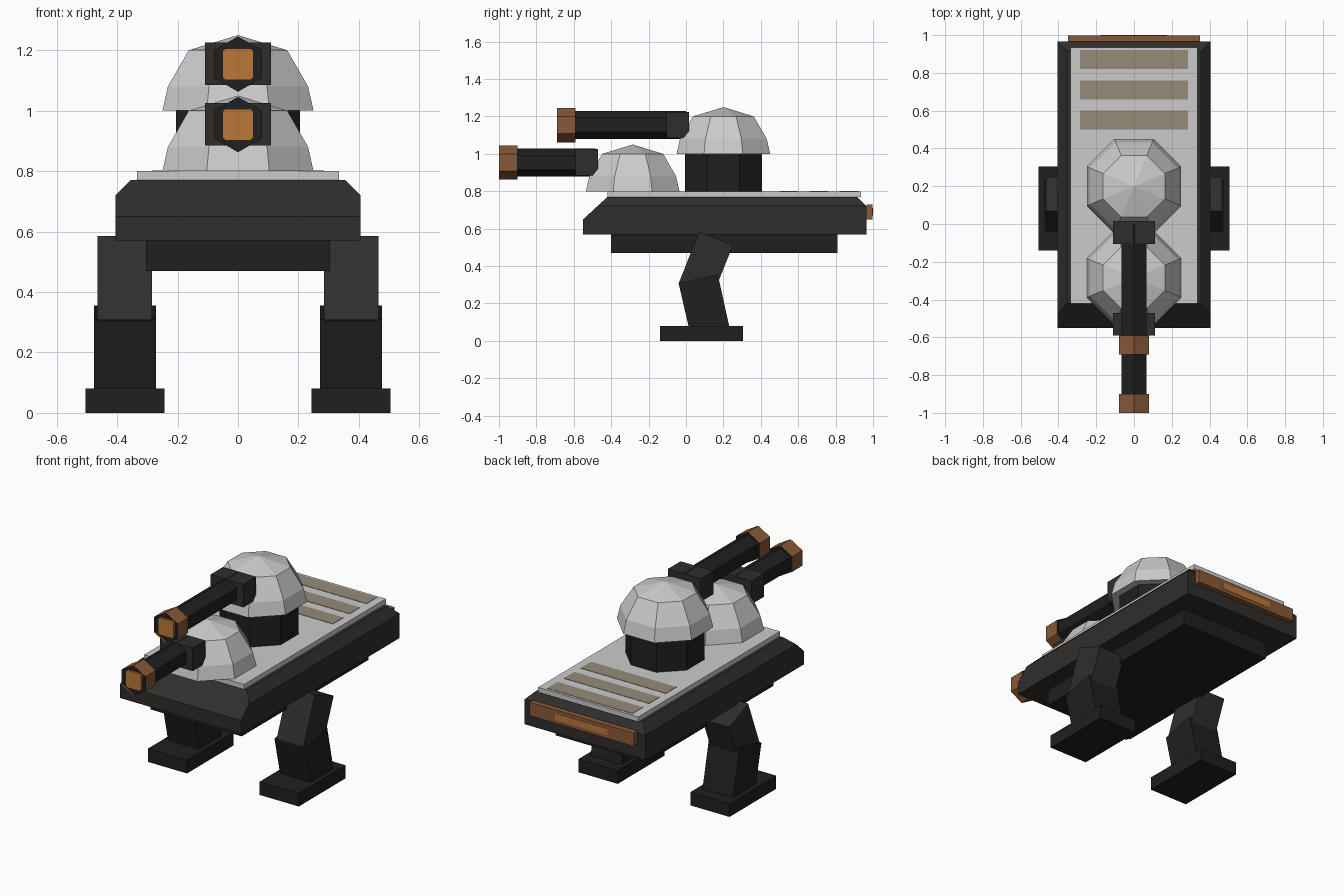
import bpy, bmesh
from math import pi, cos
from mathutils import Matrix, Vector

if "Cube" in bpy.data.objects:
    bpy.data.objects.remove(bpy.data.objects["Cube"])


def material(name, r, g, b):
    m = bpy.data.materials.new(name)
    m.diffuse_color = (r, g, b, 1)
    m.use_nodes = True
    m.node_tree.nodes["Principled BSDF"].inputs["Base Color"].default_value = m.diffuse_color
    return m


DARK = material("dark_metal", 0.028, 0.027, 0.025)
BLACK = material("black_metal", 0.015, 0.014, 0.014)
COPPER = material("copper", 0.25, 0.10, 0.04)
GLOW = material("orange", 0.50, 0.19, 0.04)
TAN = material("tan", 0.30, 0.26, 0.19)


def finish(name, bm, mat=None):
    bmesh.ops.recalc_face_normals(bm, faces=bm.faces)
    me = bpy.data.meshes.new(name)
    bm.to_mesh(me)
    bm.free()
    ob = bpy.data.objects.new(name, me)
    bpy.context.collection.objects.link(ob)
    if mat:
        me.materials.append(mat)
    return ob


def box_bm(x0, x1, y0, y1, z0, z1):
    bm = bmesh.new()
    size = Matrix.Diagonal((x1 - x0, y1 - y0, z1 - z0, 1))
    mid = Matrix.Translation(((x0 + x1) / 2, (y0 + y1) / 2, (z0 + z1) / 2))
    bmesh.ops.create_cube(bm, size=1, matrix=mid @ size)
    return bm


def box(name, x0, x1, y0, y1, z0, z1, mat=None):
    return finish(name, box_bm(x0, x1, y0, y1, z0, z1), mat)


def side_prism(name, pts, x0, x1, mat):
    """Extrude a (y, z) outline from x0 to x1."""
    bm = bmesh.new()
    f = bm.faces.new([bm.verts.new((x0, y, z)) for y, z in pts])
    new = bmesh.ops.extrude_face_region(bm, geom=[f])["geom"]
    bmesh.ops.translate(bm, vec=(x1 - x0, 0, 0),
                        verts=[v for v in new if isinstance(v, bmesh.types.BMVert)])
    return finish(name, bm, mat)


def hex_rod(name, y0, y1, z, r, mat, caps=True):
    """Six-sided rod along y with a corner pointing up."""
    bm = bmesh.new()
    m = Matrix.Translation((0, (y0 + y1) / 2, z)) @ Matrix.Rotation(pi / 2, 4, 'X') \
        @ Matrix.Rotation(pi / 2, 4, 'Z')
    bmesh.ops.create_cone(bm, cap_ends=caps, segments=6, radius1=r, radius2=r,
                          depth=y1 - y0, matrix=m)
    ob = finish(name, bm, mat)
    # put a corner on the vertical axis whatever the primitive's start angle
    top = max(v.co.z for v in ob.data.vertices)
    if top < z + r * 0.99:
        ob.data.transform(Matrix.Translation((0, 0, z)) @ Matrix.Rotation(pi / 6, 4, 'Y')
                          @ Matrix.Translation((0, 0, -z)))
    return ob


def octagon_stack(name, y, z, rings, mat=None):
    """Octagonal rings (flat-to-centre distance, height); zero closes to a point."""
    bm = bmesh.new()
    loops = []
    for a, h in rings:
        if a == 0:
            loops.append([bm.verts.new((0, y, z + h))] * 8)
            continue
        r = a / cos(pi / 8)
        loops.append([bm.verts.new(Matrix.Rotation(pi / 8 + i * pi / 4, 3, 'Z') @ Vector((r, 0, 0))
                                   + Vector((0, y, z + h))) for i in range(8)])
    for lo, hi in zip(loops, loops[1:]):
        for i in range(8):
            j = (i + 1) % 8
            bm.faces.new(list(dict.fromkeys((lo[i], lo[j], hi[j], hi[i]))))
    bm.faces.new(loops[0][::-1])
    if rings[-1][0]:
        bm.faces.new(loops[-1])
    return finish(name, bm, mat)


# Hull: a block with bevelled shoulders, sloped nose and clipped tail
bm = box_bm(-0.405, 0.405, -0.55, 0.965, 0.57, 0.77)
for co, no in (((0.405, 0, 0.72), (1, 0, 1)), ((-0.405, 0, 0.72), (-1, 0, 1)),
               ((0, -0.55, 0.65), (0, -0.12, 0.13)), ((0, 0.965, 0.72), (0, 1, 1))):
    cut = bmesh.ops.bisect_plane(bm, geom=bm.verts[:] + bm.edges[:] + bm.faces[:],
                                 plane_co=co, plane_no=no, clear_outer=True)
    bmesh.ops.contextual_create(bm, geom=[e for e in cut["geom_cut"]
                                          if isinstance(e, bmesh.types.BMEdge)])
finish("hull", bm, DARK)
box("underbody", -0.305, 0.305, -0.40, 0.81, 0.47, 0.57, BLACK)
box("deck_plate", -0.335, 0.335, -0.42, 0.935, 0.77, 0.80)

# Deck vents and tail light
for i in range(3):
    y = 0.50 + 0.16 * i
    box(f"deck_vent_{i + 1}", -0.285, 0.285, y, y + 0.10, 0.795, 0.802, TAN)
box("tail_light_bar", -0.35, 0.35, 0.965, 0.998, 0.65, 0.73, COPPER)
box("tail_light_lens", -0.175, 0.175, 0.99, 1.0, 0.67, 0.71, GLOW)

# Legs
for side, s in (("left", -1), ("right", 1)):
    side_prism(f"upper_leg_{side}", [(0.07, 0.585), (0.25, 0.51), (0.14, 0.235), (-0.04, 0.305)],
               s * 0.285, s * 0.465, DARK)
    side_prism(f"lower_leg_{side}", [(-0.04, 0.31), (0.17, 0.355), (0.235, 0.06), (0.018, 0.06)],
               s * 0.272, s * 0.477, BLACK)
    x0, x1 = sorted((s * 0.243, s * 0.505))
    box(f"foot_{side}", x0, x1, -0.14, 0.305, 0, 0.08, BLACK)

# Turrets: dome, mantlet, hexagonal barrel and muzzle
octagon_stack("rear_turret_neck", 0.20, 0.80, [(0.205, 0), (0.205, 0.2)], BLACK)
for name, y, z, tip in (("front", -0.285, 0.80, -1.0), ("rear", 0.20, 1.0, -0.69)):
    octagon_stack(f"{name}_turret_dome", y, z,
                  [(0.25, 0), (0.232, 0.08), (0.163, 0.20), (0, 0.25)])
    box(f"{name}_mantlet", -0.11, 0.11, y - 0.305, y - 0.185, z + 0.085, z + 0.225, DARK)
    c = z + 0.154
    hex_rod(f"{name}_barrel", tip + 0.012, y - 0.20, c, 0.075, BLACK)
    hex_rod(f"{name}_muzzle", tip, tip + 0.10, c, 0.092, COPPER, caps=False)
    hex_rod(f"{name}_muzzle_back", tip + 0.012, tip + 0.099, c, 0.0915, BLACK)
    bm = box_bm(-0.052, 0.052, tip, tip + 0.03, c - 0.052, c + 0.052)
    corners = [e for e in bm.edges if abs(e.verts[0].co.y - e.verts[1].co.y) > 0.01]
    bmesh.ops.bevel(bm, geom=corners, offset=0.01, segments=1, affect='EDGES')
    finish(f"{name}_muzzle_core", bm, GLOW)
